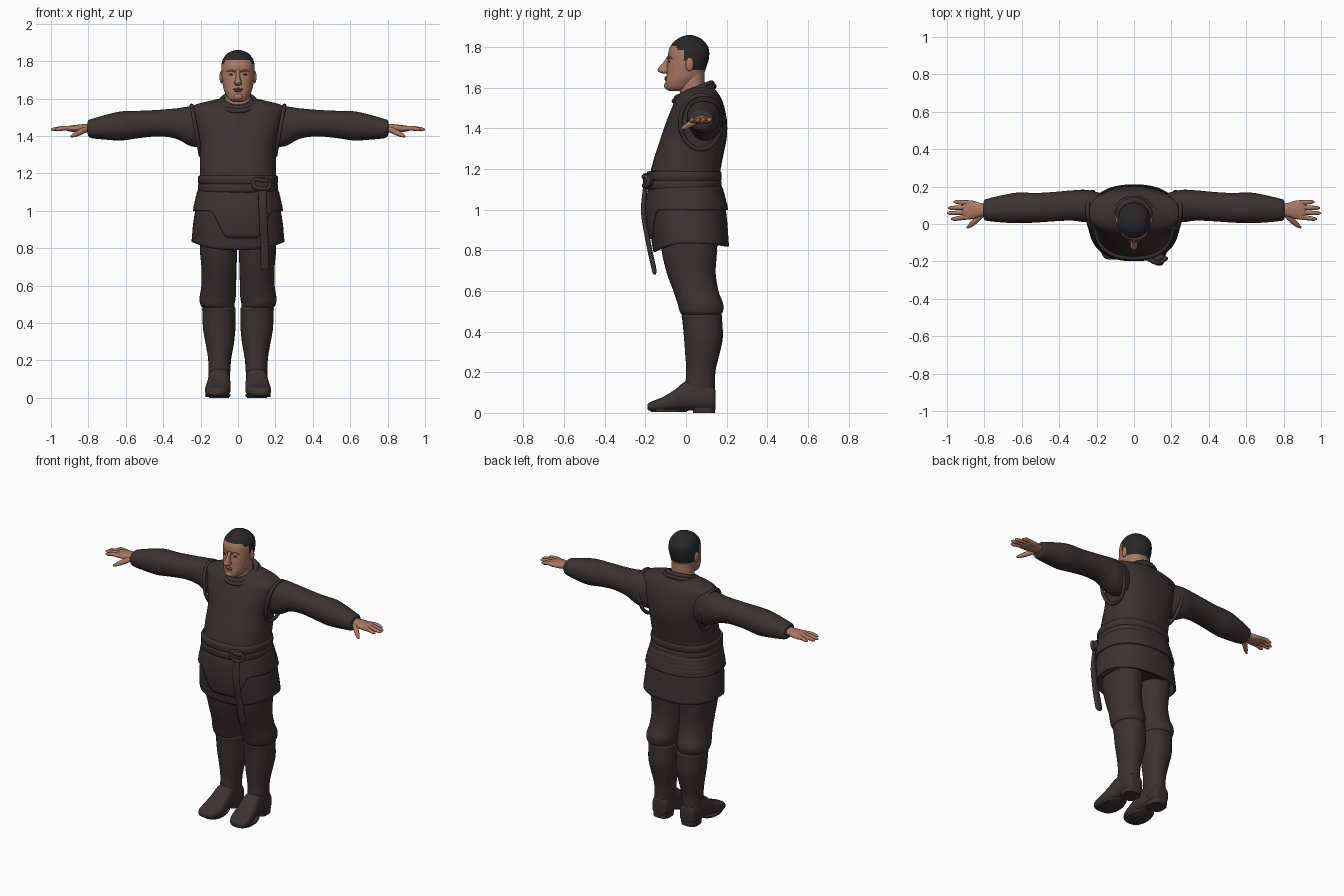
import bpy, bmesh, math

if "Cube" in bpy.data.objects:
    bpy.data.objects.remove(bpy.data.objects["Cube"])


def material(name, rgb):
    m = bpy.data.materials.new(name)
    m.diffuse_color = (*rgb, 1)
    m.use_nodes = True
    m.node_tree.nodes["Principled BSDF"].inputs["Base Color"].default_value = m.diffuse_color
    return m


CLOTH = material("dark cloth", (0.043, 0.033, 0.032))
SKIN = material("skin", (0.40, 0.19, 0.125))
HAIR = material("black hair", (0.022, 0.020, 0.021))
LIP = material("lips", (0.27, 0.11, 0.085))
EYE = material("dark eye", (0.09, 0.05, 0.04))


def finish(ob, mats, mirror=False, angle=50):
    me = ob.data
    me.materials.clear()
    for m in mats:
        me.materials.append(m)
    me.polygons.foreach_set("use_smooth", [True] * len(me.polygons))
    me.set_sharp_from_angle(angle=math.radians(angle))
    if mirror:
        ob.modifiers.new("mirror", 'MIRROR').use_clip = False
    return ob


def spline(keys, steps):
    """Catmull-Rom interpolation through tuples of any length."""
    out = []
    for i in range(len(keys) - 1):
        p0, p1 = keys[max(i - 1, 0)], keys[i]
        p2, p3 = keys[i + 1], keys[min(i + 2, len(keys) - 1)]
        for s in range(steps):
            t = s / steps
            out.append(tuple(
                0.5 * (2 * b + (c - a) * t + (2 * a - 5 * b + 4 * c - d) * t * t
                       + (3 * b - a - 3 * c + d) * t ** 3)
                for a, b, c, d in zip(p0, p1, p2, p3)))
    return out + [keys[-1]]


def oval(k, a, power):
    """Point of a rounded section whose extents are k[1..4]."""
    c, s = math.cos(a), math.sin(a)
    u = math.copysign(abs(c) ** (2 / power), c)
    v = math.copysign(abs(s) ** (2 / power), s)
    return ((k[1] + k[2]) / 2 + (k[2] - k[1]) / 2 * u,
            (k[3] + k[4]) / 2 + (k[4] - k[3]) / 2 * v)


def skin_rings(name, rings, caps=True):
    bm = bmesh.new()
    vs = [[bm.verts.new(p) for p in r] for r in rings]
    n = len(vs[0])
    for r, q in zip(vs, vs[1:]):
        for i in range(n):
            bm.faces.new((r[i], r[(i + 1) % n], q[(i + 1) % n], q[i]))
    if caps:
        bm.faces.new(vs[0])
        bm.faces.new(vs[-1])
    bmesh.ops.recalc_face_normals(bm, faces=bm.faces)
    me = bpy.data.meshes.new(name)
    bm.to_mesh(me)
    bm.free()
    ob = bpy.data.objects.new(name, me)
    bpy.context.collection.objects.link(ob)
    return ob


def loft(name, axis, keys, mats, mirror=False, n=40, steps=5, power=2.2):
    """Keys are (position along axis, low/high of one side, low/high of other)."""
    rings = []
    for k in spline(keys, steps):
        ring = []
        for i in range(n):
            a, b = oval(k, 2 * math.pi * i / n, power)
            ring.append({'x': (k[0], a, b), 'y': (a, k[0], b), 'z': (a, b, k[0])}[axis])
        rings.append(ring)
    return finish(skin_rings(name, rings), mats, mirror)


def body(name, keys, mats, **kw):
    """Symmetric upright loft: keys are (z, half width, front y, back y)."""
    return loft(name, 'z', [(z, -w, w, f, b) for z, w, f, b in keys], mats, **kw)


def tube(name, pts, mats, mirror=False, cyclic=False):
    """Smooth round tube through (x, y, z, radius)."""
    cu = bpy.data.curves.new(name, 'CURVE')
    cu.dimensions, cu.bevel_depth, cu.bevel_resolution = '3D', 1, 3
    cu.use_fill_caps, cu.resolution_u = True, 5
    sp = cu.splines.new('BEZIER')
    sp.bezier_points.add(len(pts) - 1)
    sp.use_cyclic_u = cyclic
    for bp, p in zip(sp.bezier_points, pts):
        bp.co, bp.radius = p[:3], p[3]
        bp.handle_left_type = bp.handle_right_type = 'AUTO'
    ob = bpy.data.objects.new(name, cu)
    bpy.context.collection.objects.link(ob)
    bpy.ops.object.select_all(action='DESELECT')
    ob.select_set(True)
    bpy.context.view_layer.objects.active = ob
    bpy.ops.object.convert(target='MESH')
    return finish(bpy.context.view_layer.objects.active, mats, mirror)


def ball(name, loc, r, mats, mirror=False):
    x, y, z = loc
    prof = [(math.sin(t), math.cos(t)) for t in [math.pi * (0.02 + 0.96 * i / 10) for i in range(11)]]
    keys = [(z - c * r[2], x - s * r[0], x + s * r[0], y - s * r[1], y + s * r[1]) for s, c in prof]
    return loft(name, 'z', keys, mats, mirror, n=20, steps=1, power=2)


# Head: hair is the part of the skull above a stepped hairline
head = body("head", [
    (1.583, .025, -.08, -.03), (1.597, .05, -.098, .02), (1.63, .069, -.1, .06),
    (1.66, .079, -.096, .085), (1.70, .085, -.094, .1), (1.74, .089, -.089, .112),
    (1.78, .088, -.086, .114), (1.81, .081, -.073, .104), (1.84, .058, -.043, .076),
    (1.855, .03, -.01, .045), (1.86, .004, .012, .02)], [SKIN, HAIR], n=64, steps=6)
for p in head.data.polygons:
    x, y, z = p.center
    line = 1.803 if y < -.045 else 1.785 if y < -.01 else 1.735 if y < .03 else 1.685
    if z > line:
        p.material_index = 1
body("neck", [(1.49, .075, -.02, .11), (1.57, .07, -.03, .1), (1.63, .07, -.03, .092),
              (1.70, .07, -.01, .09)], [SKIN])

# Face features and ears
body("nose", [(1.671, .010, -.118, -.08), (1.678, .019, -.134, -.08), (1.69, .019, -.14, -.08),
              (1.705, .013, -.13, -.08), (1.73, .010, -.108, -.08), (1.755, .012, -.092, -.07)],
     [SKIN], n=20)
ball("upper_lip", (0, -.096, 1.650), (.026, .010, .006), [LIP])
ball("lower_lip", (0, -.096, 1.641), (.023, .011, .006), [LIP])
ball("chin", (0, -.088, 1.610), (.028, .02, .02), [SKIN])
ball("eye", (.034, -.081, 1.729), (.014, .007, .005), [EYE], True)
tube("eyebrow", [(.014, -.088, 1.745, .005), (.036, -.081, 1.75, .006), (.06, -.064, 1.744, .003)],
     [LIP], True)
ball("ear", (.089, .018, 1.715), (.010, .020, .034), [SKIN], True)

# Tunic body with broad shoulders
body("tunic", [
    (1.08, .195, -.17, .165), (1.16, .203, -.178, .165), (1.25, .204, -.158, .18),
    (1.35, .205, -.125, .2), (1.43, .224, -.098, .202), (1.5, .243, -.07, .19),
    (1.545, .25, -.05, .175), (1.57, .22, -.028, .16), (1.59, .14, .0, .145),
    (1.602, .09, .02, .13)], [CLOTH], n=56, power=2.35)


def collar(name, rx, ry, drop, r):
    tube(name, [(rx * math.cos(a), .04 + ry * math.sin(a), 1.585 - drop + .036 * math.sin(a), r)
                for a in [math.pi * i / 6 for i in range(12)]], [CLOTH], cyclic=True)


collar("collar", .086, .085, 0, .016)
collar("collar_edge", .106, .097, .014, .014)

# Sleeves and the rolled armhole edge
loft("sleeve", 'x', [
    (.16, .03, .16, 1.34, 1.55), (.25, .01, .182, 1.345, 1.558), (.33, .018, .18, 1.385, 1.548),
    (.42, .015, .172, 1.398, 1.54), (.52, .008, .166, 1.39, 1.535), (.62, .004, .168, 1.376, 1.532),
    (.70, .008, .155, 1.38, 1.515), (.78, .016, .136, 1.388, 1.492), (.80, .022, .128, 1.40, 1.484),
    (.805, .04, .11, 1.42, 1.465)], [CLOTH], True)
tube("armhole_edge", [(.224 + .024 * math.sin(a), .072 + .1 * math.cos(a), 1.43 + .132 * math.sin(a), .011)
                      for a in [math.pi * i / 6 for i in range(12)]], [CLOTH], True, True)

# Hands
loft("palm", 'x', [(.77, .045, .108, 1.42, 1.468), (.82, .04, .112, 1.42, 1.464),
                   (.86, .027, .124, 1.42, 1.46), (.9, .024, .127, 1.424, 1.455),
                   (.918, .03, .12, 1.43, 1.45)], [SKIN], True, n=24)
for name, y0, y1, tip in (("index_finger", .037, .027, .978), ("middle_finger", .063, .058, 1.0),
                          ("ring_finger", .089, .086, .995), ("little_finger", .114, .118, .965)):
    tube(name, [(.885, y0, 1.44, .013), (.93, (y0 + y1) / 2, 1.442, .0125),
                (tip - .015, y1, 1.436, .0105), (tip, y1, 1.434, .004)], [SKIN], True)
tube("thumb", [(.81, .055, 1.437, .016), (.845, .02, 1.42, .016), (.875, -.007, 1.405, .012),
               (.893, -.021, 1.397, .005)], [SKIN], True)

# Skirt in two tiers, the upper one with a front flap
SKIRT = [(1.13, .2, -.175, .163), (1.0, .229, -.186, .195), (.9, .243, -.178, .206),
         (.76, .254, -.155, .216)]


def skirt(name, top, hem, offset):
    table, n, rows = spline(SKIRT, 12), 120, 16
    rings = [[] for _ in range(rows + 1)]
    for i in range(n):
        a = 2 * math.pi * i / n
        x, y = oval((0, -.23, .23, -.18, .2), a, 2.35)
        low = hem(x, y)
        for j, ring in enumerate(rings):
            z = top + (low - top) * j / rows
            _, w, f, b = min(table, key=lambda k: abs(k[0] - z))
            o = offset * min(1, j / 5 + .3)
            ring.append((*oval((0, -w - o, w + o, f - o, b + o), a, 2.35), z))
    ob = finish(skin_rings(name, rings, caps=False), [CLOTH], angle=70)
    mod = ob.modifiers.new("thickness", 'SOLIDIFY')
    mod.thickness, mod.offset = .012, -1


def flap_hem(x, y):
    t = min(1, max(0, (.165 - abs(x - .02)) / .10))
    return 1.0 - (.145 * t * t * (3 - 2 * t) if y < 0 else 0)


skirt("skirt_lower_tier", 1.04, lambda x, y: .835 - (.045 * (y / .18) ** 2 if y < 0 else .4 * y * y), 0)
skirt("skirt_upper_tier", 1.13, flap_hem, .013)
body("hips", [(.84, .215, -.14, .17), (.9, .222, -.15, .18), (1.1, .19, -.16, .16)], [CLOTH])

# Doubled belt, knot and hanging end
for name, z in (("belt_upper_band", 1.165), ("belt_lower_band", 1.122)):
    body(name, [(z - .025, .2, -.18, .163), (z - .017, .213, -.193, .174),
                (z + .017, .213, -.193, .174), (z + .025, .2, -.18, .163)],
         [CLOTH], n=56, steps=3, power=2.4)
ball("belt_knot", (.125, -.184, 1.142), (.043, .028, .036), [CLOTH])
tube("knot_loop", [(.085, -.19, 1.16, .012), (.13, -.206, 1.162, .013), (.168, -.185, 1.15, .012),
                   (.16, -.19, 1.12, .012), (.12, -.205, 1.12, .013), (.088, -.192, 1.13, .012)],
     [CLOTH], cyclic=True)
loft("belt_end", 'z', [(1.15, .115, .15, -.205, -.18), (1.08, .108, .153, -.215, -.192),
                       (.98, .112, .157, -.221, -.197), (.83, .118, .163, -.196, -.172),
                       (.72, .12, .166, -.172, -.148), (.69, .122, .164, -.164, -.146),
                       (.68, .135, .15, -.158, -.15)], [CLOTH], n=20, power=2.8)

# Trousers gathered over the boot tops
loft("trouser_leg", 'z', [
    (.95, .003, .2, -.13, .16), (.8, .004, .204, -.12, .153), (.69, .008, .195, -.095, .146),
    (.6, .01, .196, -.062, .16), (.54, .012, .205, -.042, .182), (.505, .018, .203, -.033, .183),
    (.485, .022, .192, -.022, .172), (.478, .04, .17, 0, .15)], [CLOTH], True)

# Boots: shaft, foot and heel
loft("boot_shaft", 'z', [
    (.495, .022, .185, -.015, .17), (.475, .013, .192, -.022, .178), (.455, .014, .19, -.018, .178),
    (.37, .014, .187, -.01, .181), (.29, .022, .173, -.004, .165), (.21, .036, .16, .001, .146),
    (.13, .042, .157, -.004, .142), (.06, .044, .157, -.01, .144)], [CLOTH], True)
loft("boot_foot", 'y', [
    (.146, .07, .13, .03, .10), (.135, .05, .15, .012, .13), (.08, .044, .158, .012, .16),
    (.0, .042, .16, .012, .155), (-.05, .04, .167, .01, .118), (-.11, .04, .176, .006, .08),
    (-.155, .052, .174, .006, .062), (-.182, .075, .158, .012, .05), (-.19, .1, .135, .02, .04)],
    [CLOTH], True, power=2.6)
loft("boot_heel", 'z', [(0, .048, .154, .035, .143), (.03, .046, .156, .03, .145)],
     [CLOTH], True, steps=1, power=3)
loft("boot_sole", 'z', [(.004, .042, .173, -.172, .0), (.018, .038, .177, -.184, .02)],
     [CLOTH], True, steps=1, power=2.5)
